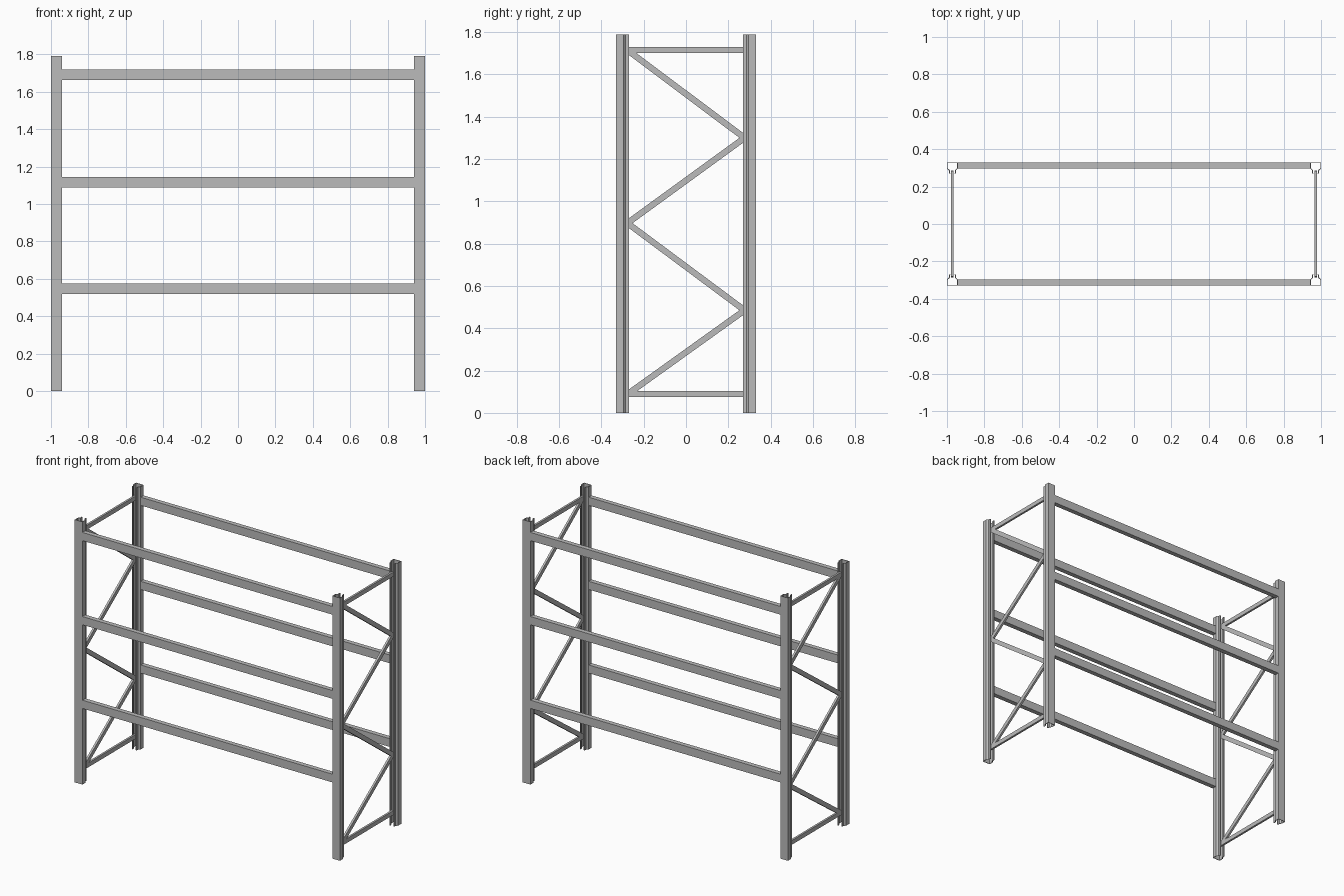
import bpy
import bmesh
from mathutils import Vector

old = bpy.data.objects.get("Cube")
if old:
    bpy.data.objects.remove(old, do_unlink=True)

steel = bpy.data.materials.new("steel_grey")
steel.use_nodes = True
GREY = (0.5, 0.5, 0.5, 1)
steel.diffuse_color = GREY
steel.node_tree.nodes["Principled BSDF"].inputs["Base Color"].default_value = GREY

HEIGHT = 1.79
OUTER_Y = 0.33
POST_X = 0.971
HALF_W = 0.029
WALL = 0.004


def finish(name, bm):
    bmesh.ops.recalc_face_normals(bm, faces=bm.faces)
    mesh = bpy.data.meshes.new(name)
    bm.to_mesh(mesh)
    bm.free()
    mesh.materials.append(steel)
    obj = bpy.data.objects.new(name, mesh)
    bpy.context.collection.objects.link(obj)
    return obj


def box(name, lo, hi):
    lo, hi = Vector(lo), Vector(hi)
    bm = bmesh.new()
    bmesh.ops.create_cube(bm, size=1)
    for v in bm.verts:
        v.co = (lo + hi) / 2 + v.co * (hi - lo)
    return finish(name, bm)


def post(name, x, side):
    # Open folded channel: wide face outside, stepped-in flanges, small lips
    half = [(HALF_W, 0), (HALF_W, 0.034), (0.018, 0.044), (0.018, 0.06), (0.011, 0.06)]
    inner = [(HALF_W - WALL, WALL), (HALF_W - WALL, 0.032), (0.014, 0.042),
             (0.014, 0.056), (0.011, 0.056)]
    outline = half + inner[::-1]
    outline += [(-px, d) for px, d in inner] + [(-px, d) for px, d in half[::-1]]
    bm = bmesh.new()
    rings = [[bm.verts.new((x + px, side * (OUTER_Y - d), z)) for px, d in outline]
             for z in (0, HEIGHT)]
    n = len(outline)
    for i in range(n):
        j = (i + 1) % n
        bm.faces.new((rings[0][i], rings[0][j], rings[1][j], rings[1][i]))
    # End caps follow the sheet thickness
    m = len(half)
    for ring in rings:
        for i in range(m - 1):
            a, b = i, n - 1 - i
            bm.faces.new((ring[a], ring[a + 1], ring[2 * m - 2 - i], ring[2 * m - 1 - i]))
            bm.faces.new((ring[b], ring[b - 1], ring[2 * m + 1 + i], ring[2 * m + i]))
        bm.faces.new((ring[0], ring[2 * m - 1], ring[2 * m], ring[n - 1]))
    return finish(name, bm)


def brace(name, x, start, end, width=0.029, thick=0.014):
    # Flat bar between two (y, z) points
    a, b = Vector((x, *start)), Vector((x, *end))
    along = b - a
    across = Vector((1, 0, 0)).cross(along).normalized() * width / 2
    bm = bmesh.new()
    bmesh.ops.create_cube(bm, size=1)
    for v in bm.verts:
        sx, sy, sz = v.co
        v.co = (a + b) / 2 + Vector((sx * thick, 0, 0)) + along * sy + across * 2 * sz
    return finish(name, bm)


# End frames: two posts, level bars and zigzag bracing
ZIGZAG = [(-0.277, 1.715), (0.277, 1.3), (-0.277, 0.897), (0.277, 0.485), (-0.277, 0.088)]
for sx, side in ((-1, "right"), (1, "left")):
    x = sx * POST_X
    post(f"front_{side}_post", x, -1)
    post(f"back_{side}_post", x, 1)
    for z, level in ((0.09, "bottom"), (1.715, "top")):
        brace(f"{side}_{level}_bar", x, (-0.28, z), (0.28, z))
    for i, (p, q) in enumerate(zip(ZIGZAG, ZIGZAG[1:])):
        brace(f"{side}_diagonal_{i + 1}", x, p, q)

# Shelf beams with thin end plates
BEAM_X = POST_X - HALF_W
for z, level in ((0.547, "lower"), (1.117, "middle"), (1.69, "upper")):
    for sy, face in ((-1, "front"), (1, "back")):
        y0, y1 = sorted((sy * 0.298, sy * OUTER_Y))
        box(f"{face}_{level}_beam", (-BEAM_X, y0, z - 0.028), (BEAM_X, y1, z + 0.028))
